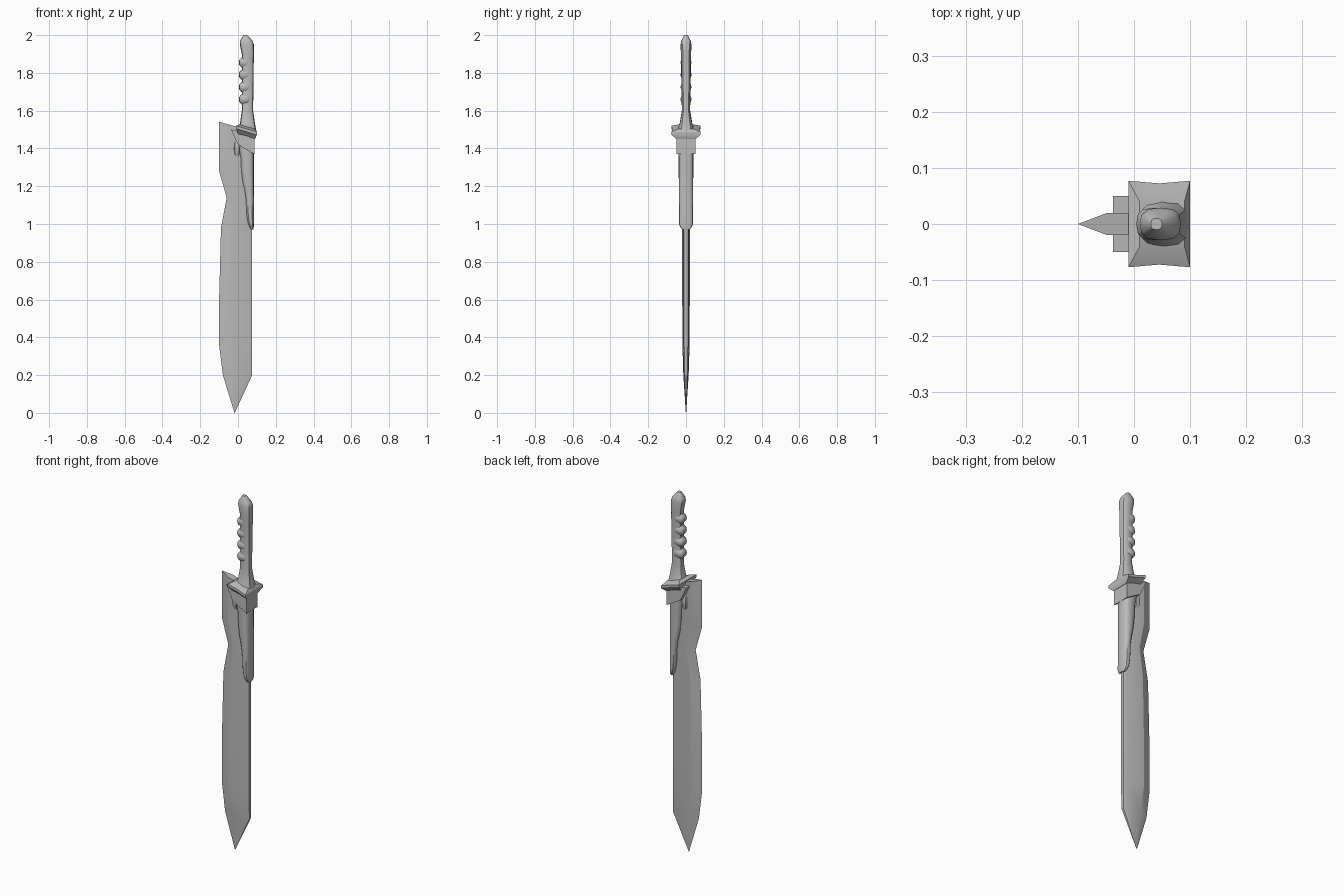
import bpy, bmesh, math

if "Cube" in bpy.data.objects:
    bpy.data.objects.remove(bpy.data.objects["Cube"])

steel = bpy.data.materials.new("grey_steel")
steel.use_nodes = True
grey = (0.5, 0.5, 0.5, 1)
steel.diffuse_color = grey
steel.node_tree.nodes["Principled BSDF"].inputs["Base Color"].default_value = grey

SPINE = 0.08          # x of the straight back shared by blade, sleeve and grip
GUARD_SLOPE = -0.3    # the guard and everything meeting it is slanted


def finish(name, bm, angle):
    """Turn a bmesh into a steel object with sharp edges kept."""
    bmesh.ops.recalc_face_normals(bm, faces=bm.faces)
    mesh = bpy.data.meshes.new(name)
    bm.to_mesh(mesh)
    bm.free()
    mesh.materials.append(steel)
    part = bpy.data.objects.new(name, mesh)
    bpy.context.collection.objects.link(part)
    bpy.ops.object.select_all(action="DESELECT")
    part.select_set(True)
    bpy.context.view_layer.objects.active = part
    bpy.ops.object.shade_smooth_by_angle(angle=math.radians(angle))


def slanted(x, z):
    """Height of a point, leaned when its ring lies at the guard."""
    at_guard = 1.46 < z < 1.52
    return z + GUARD_SLOPE * (x - SPINE / 2) if at_guard else z


def loft(name, rows, section, angle=35):
    """Skin closed rings; each row is height, left x, right x, half depth."""
    bm = bmesh.new()
    rings = []
    for z, left, right, depth in rows:
        middle, half = (left + right) / 2, (right - left) / 2
        points = [(middle + half * u, depth * v) for u, v in section]
        rings.append([bm.verts.new((x, y, slanted(x, z))) for x, y in points])
    for lower, upper in zip(rings, rings[1:]):
        for i in range(len(section)):
            bm.faces.new((lower[i - 1], lower[i], upper[i], upper[i - 1]))
    bm.faces.new(rings[0])
    bm.faces.new(rings[-1])
    finish(name, bm, angle)


def rounded(sides, power=0.7):
    """Unit cross-section between a circle and a square."""
    def soften(value):
        return math.copysign(abs(value) ** power, value)
    turns = [math.tau * i / sides for i in range(sides)]
    return [(soften(math.cos(a)), soften(math.sin(a))) for a in turns]


def bead(name, x, z, width, depth, height):
    """Rounded lump with blunt ends, given by its centre and half sizes."""
    rows = []
    for step in range(-2, 3):
        t = step / 2
        swell = math.sqrt(1 - 0.7 * t * t)
        rows.append((z + height * t, x - width * swell, x + width * swell, depth * swell))
    loft(name, rows, rounded(12))


# Blade: sharp left edge, ridge, bevelled spine; hollow below the guard
flank = [(-0.4, 1), (0.8, 0.8), (1, 0.5)]
wedge = [(-1, 0)] + flank + [(u, -v) for u, v in reversed(flank)]
edge = [(0.2, -SPINE), (0.36, -0.1), (0.6, -0.1), (0.98, -0.09),
        (1.14, -0.06), (1.28, -0.1), (1.4, -0.1), (1.5, -0.1)]
tip = (0, -0.019, -0.017, 0.001)
blade_rows = [tip] + [(z, x, 0.075, 0.02 * min(1, math.sqrt(z * 2.5))) for z, x in edge]
loft("blade", blade_rows, wedge, angle=20)

# Sleeve: widens upward along the spine with a gentle wave and a rounded foot
sleeve_rows = []
for i in range(13):
    climb = (i / 12) ** 2
    z = 0.97 + 0.46 * climb
    wave = math.cos(30 * (z - 1.04))
    foot = min(1, 0.5 + i / 6)
    width = (0.025 + 0.06 * climb + 0.004 * wave) * foot
    right = SPINE + 0.004 * foot
    sleeve_rows.append((z, right - width, right, (0.036 + 0.004 * climb) * foot))
loft("spine_sleeve", sleeve_rows, rounded(16))

# Small drop-shaped clasp beside the sleeve
bead("side_clasp", x=-0.005, z=1.4, width=0.018, depth=0.03, height=0.05)

# Slanted block under the guard
bm = bmesh.new()
outline = [(-0.037, 1.5), (0.087, 1.48), (0.087, 1.37), (0, 1.42)]
face = bm.faces.new([bm.verts.new((x, -0.05, z)) for x, z in outline])
grown = bmesh.ops.extrude_face_region(bm, geom=[face])["geom"]
far_side = [item for item in grown if isinstance(item, bmesh.types.BMVert)]
bmesh.ops.translate(bm, vec=(0, 0.1, 0), verts=far_side)
finish("guard_block", bm, angle=20)

# Flared guard plate with slightly hollow long sides
hollow = [(-1, -1), (0, -0.94), (1, -1), (1, 1), (0, 0.94), (-1, 1)]
loft("guard_plate", [
    (1.465, 0, 0.09, 0.05),
    (1.49, -0.01, 0.1, 0.077),
    (1.505, -0.01, 0.1, 0.077),
    (1.518, 0.01, 0.09, 0.04)], hollow, angle=30)

# Grip flaring into the guard, with a faceted pommel
loft("grip", [
    (1.5, 0, 0.1, 0.045),
    (1.53, 0.01, 0.09, 0.034),
    (1.6, 0.02, SPINE, 0.022),
    (1.9, 0.02, 0.084, 0.027),
    (1.95, 0.01, 0.084, 0.029),
    (1.97, 0.01, 0.077, 0.025),
    (2, 0.03, 0.05, 0.01)], rounded(12))

# Four finger ridges along the left side of the grip
for i in range(4):
    bead(f"finger_ridge_{i + 1}", x=0.036, z=1.66 + 0.065 * i,
         width=0.032, depth=0.029, height=0.027)
